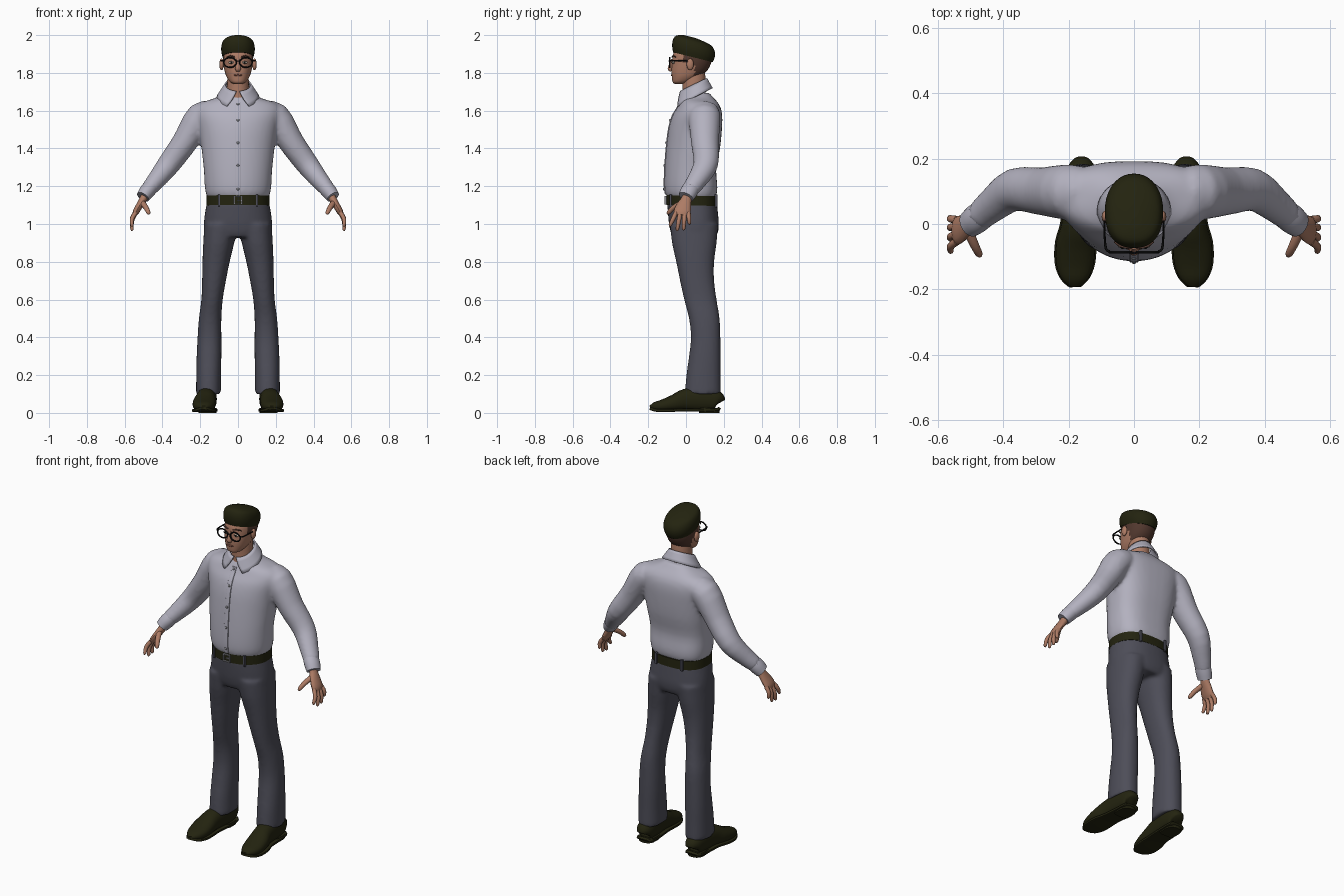
import bpy, bmesh, math
from mathutils import Vector, Matrix

if "Cube" in bpy.data.objects:
    bpy.data.objects.remove(bpy.data.objects["Cube"])


def material(name, r, g, b):
    m = bpy.data.materials.new(name)
    m.diffuse_color = (r, g, b, 1)
    m.use_nodes = True
    m.node_tree.nodes["Principled BSDF"].inputs["Base Color"].default_value = m.diffuse_color
    return m


SHIRT = material("shirt grey", .45, .44, .52)
PANTS = material("trouser slate", .075, .075, .098)
DARK = material("dark olive", .017, .017, .005)
SKIN = material("skin", .42, .20, .13)
STUBBLE = material("cropped hair brown", .085, .04, .028)
BLACK = material("frame black", .004, .004, .004)
METAL = material("metal grey", .28, .28, .30)
LIPS = material("lip brown", .26, .10, .07)
WHITE = material("eye white", .55, .5, .42)


def smooth_rows(rows, sub):
    """Catmull-Rom interpolation between rows of numbers."""
    out = []
    for i in range(len(rows) - 1):
        p0, p1, p2 = rows[max(i - 1, 0)], rows[i], rows[i + 1]
        p3 = rows[min(i + 2, len(rows) - 1)]
        for k in range(sub):
            t = k / sub
            out.append([b + .5 * t * (c - a + t * (2*a - 5*b + 4*c - d + t * (3*(b - c) + d - a)))
                        for a, b, c, d in zip(p0, p1, p2, p3)])
    return out + [list(rows[-1])]


def power(v, e):
    return math.copysign(abs(v) ** (2 / e), v)


def skin_rings(bm, rings):
    vs = [[bm.verts.new(p) for p in r] for r in rings]
    n = len(vs[0])
    for a, b in zip(vs, vs[1:]):
        for i in range(n):
            bm.faces.new((a[i], a[(i + 1) % n], b[(i + 1) % n], b[i]))
    bm.faces.new(vs[0])
    bm.faces.new(vs[-1])


def stack(bm, rows, ef=2, eb=2, mid=.5, tilt=0, n=40, sub=3, s=1):
    """Horizontal sections: z, x min, x max, y front, y back."""
    rings = []
    for z, x0, x1, yf, yb in smooth_rows(rows, sub):
        ym, ring = yf + (yb - yf) * mid, []
        for i in range(n):
            a = 2 * math.pi * i / n
            c, q = math.cos(a), math.sin(a)
            e = ef if q < 0 else eb
            y = ym + power(q, e) * (ym - yf if q < 0 else yb - ym)
            x = (x0 + x1) / 2 + power(c, e) * (x1 - x0) / 2
            ring.append((s * x, y, z + tilt * (y - .04)))
        rings.append(ring)
    skin_rings(bm, rings)


def tube(bm, rows, ref=(0, 1, 0), n=14, sub=3, s=1, e=2):
    """Path sections: x, y, z, radius along ref, radius across."""
    rows = smooth_rows(rows, sub)
    pts, rings = [Vector(r[:3]) for r in rows], []
    for i, r in enumerate(rows):
        t = (pts[min(i + 1, len(pts) - 1)] - pts[max(i - 1, 0)]).normalized()
        a = Vector(ref) - t * t.dot(Vector(ref))
        a.normalize()
        b = t.cross(a)
        ring = []
        for k in range(n):
            w = 2 * math.pi * k / n
            p = pts[i] + a * r[3] * power(math.cos(w), e) + b * r[4] * power(math.sin(w), e)
            ring.append((s * p.x, p.y, p.z))
        rings.append(ring)
    skin_rings(bm, rings)


def ball(bm, c, r):
    bmesh.ops.create_uvsphere(bm, u_segments=16, v_segments=10, radius=1,
                              matrix=Matrix.Translation(c) @ Matrix.Diagonal((*r, 1)))


def box(bm, c, size):
    bmesh.ops.create_cube(bm, size=1, matrix=Matrix.Translation(c) @ Matrix.Diagonal((*size, 1)))


def finish(name, bm, *mats, voxel=0, angle=50):
    bmesh.ops.recalc_face_normals(bm, faces=bm.faces[:])
    me = bpy.data.meshes.new(name)
    bm.to_mesh(me)
    bm.free()
    for m in mats:
        me.materials.append(m)
    me.shade_smooth()
    me.set_sharp_from_angle(angle=math.radians(angle))
    ob = bpy.data.objects.new(name, me)
    bpy.context.collection.objects.link(ob)
    if voxel:  # fuse overlapping volumes into one soft skin
        r = ob.modifiers.new("fuse", 'REMESH')
        r.mode, r.voxel_size, r.use_smooth_shade = 'VOXEL', voxel, True
        f = ob.modifiers.new("soften", 'SMOOTH')
        f.factor, f.iterations = .5, 6
    return ob


def sym(rows):
    return [(z, -rx, rx, yf, yb) for z, rx, yf, yb in rows]


# Shirt: torso and sleeves fused
torso = [(1.13, .152, -.088, .148), (1.155, .168, -.107, .162), (1.2, .176, -.114, .166),
         (1.29, .181, -.112, .160), (1.4, .193, -.104, .180), (1.5, .207, -.092, .190),
         (1.57, .222, -.073, .192), (1.615, .224, -.047, .184), (1.645, .188, -.032, .167),
         (1.667, .12, -.02, .147), (1.695, .072, -.002, .122)]
bm = bmesh.new()
stack(bm, sym(torso), 2, 2.8)
for s in (1, -1):
    tube(bm, [(.13, .1, 1.58, .07, .06), (.197, .098, 1.568, .085, .078), (.28, .1, 1.436, .074, .068),
              (.365, .105, 1.318, .066, .061), (.43, .06, 1.235, .054, .05),
              (.475, .022, 1.182, .046, .042)], n=24, s=s)
finish("shirt", bm, SHIRT, voxel=.011)

# Cuffs
bm = bmesh.new()
for s in (1, -1):
    tube(bm, [(.458, .034, 1.2, .044, .040), (.482, .016, 1.172, .046, .041),
              (.503, 0, 1.143, .042, .036)], n=24, s=s)
finish("cuffs", bm, SHIRT)

# Button placket and buttons
bm = bmesh.new()
stack(bm, [(z, -.014, .014, yf - .004, yf + .03) for z, _, yf, _ in torso[1:9]], 8, 8)
finish("placket", bm, SHIRT)
bm = bmesh.new()
for z, y in ((1.185, -.118), (1.31, -.115), (1.43, -.106), (1.55, -.085), (1.635, -.042)):
    ball(bm, (0, y, z), (.007, .004, .007))
finish("buttons", bm, METAL)

# Collar: flared open band with dropped points
bm = bmesh.new()
grid = []
for j in range(5):
    v, row = j / 4, []
    gap = .12 + .45 * v
    for i in range(41):
        a = -math.pi / 2 + gap + i / 40 * (2 * math.pi - 2 * gap)
        y = .04 + (.068 + .03 * v) * math.sin(a)
        z = 1.737 - .068 * v + .5 * (y - .04) - .01 * v * max(0, -math.sin(a)) ** 4
        row.append(bm.verts.new(((.066 + .044 * v) * math.cos(a), y, z)))
    grid.append(row)
for a, b in zip(grid, grid[1:]):
    for i in range(40):
        bm.faces.new((a[i], a[i + 1], b[i + 1], b[i]))
sol = finish("collar", bm, SHIRT).modifiers.new("thickness", 'SOLIDIFY')
sol.thickness, sol.offset = .008, 0

# Trousers: hips and legs fused
bm = bmesh.new()
stack(bm, sym([(.93, .172, -.07, .158), (.96, .181, -.082, .17), (1.0, .181, -.09, .174),
               (1.05, .176, -.095, .17), (1.12, .164, -.1, .163)]), 2.2, 2.4)
for s in (1, -1):
    stack(bm, [(1.0, .0, .178, -.085, .17), (.9, .02, .184, -.074, .162), (.8, .044, .188, -.052, .149),
               (.7, .064, .190, -.032, .149), (.6, .081, .194, -.01, .162), (.5, .088, .207, .016, .178),
               (.4, .088, .214, .026, .182), (.3, .088, .219, .016, .184), (.2, .09, .221, .002, .184),
               (.1, .09, .222, -.006, .185)], 2.2, 2.2, s=s)
finish("trousers", bm, PANTS, voxel=.01)

# Belt, belt loops and buckle
bm = bmesh.new()
stack(bm, sym([(1.098, .168, -.104, .166), (1.15, .166, -.104, .164)]), 2.1, 2.6, tilt=-.02, n=56, sub=1)
finish("belt", bm, DARK)
bm = bmesh.new()
for s in (1, -1):
    box(bm, (s * .1, -.078, 1.124), (.012, .02, .066))
    box(bm, (s * .085, .16, 1.124), (.012, .016, .066))
finish("belt_loops", bm, PANTS)
bm = bmesh.new()
for s in (1, -1):
    box(bm, (s * .02, -.107, 1.125), (.006, .012, .046))
    box(bm, (0, -.107, 1.125 + s * .02), (.046, .012, .006))
box(bm, (.008, -.108, 1.125), (.024, .012, .005))
finish("buckle", bm, METAL)

# Shoes: uppers, soles and heels
shoe = [(.178, .161, .028, .022, .085), (.165, .161, .045, .012, .115), (.1, .163, .051, .008, .14),
        (0, .17, .052, .01, .128), (-.06, .178, .06, .008, .098), (-.12, .181, .058, .006, .072),
        (-.165, .181, .042, .009, .057), (-.19, .18, .016, .018, .038)]
bm = bmesh.new()
for s in (1, -1):
    tube(bm, [(x, y, (b + t) / 2, w, (t - b) / 2) for y, x, w, b, t in shoe], (1, 0, 0), 24, s=s, e=2.3)
finish("shoe_uppers", bm, DARK)
bm = bmesh.new()
for s in (1, -1):
    tube(bm, [(x, y, b + .006, w + .004, .008) for y, x, w, b, t in shoe], (1, 0, 0), 20, s=s, e=6)
    stack(bm, [(0, .115, .209, .07, .177), (.025, .114, .21, .068, .18)], 5, 2.4, n=24, sub=1, s=s)
finish("shoe_soles", bm, DARK)

# Hands: palm, four fingers, thumb
bm = bmesh.new()
for s in (1, -1):
    tube(bm, [(.486, .01, 1.165, .025, .022), (.5, .003, 1.135, .027, .021), (.52, -.01, 1.1, .038, .019),
              (.54, -.02, 1.065, .044, .017), (.549, -.022, 1.045, .036, .011)], s=s)
    for y0, y1, z1 in ((-.053, -.083, .995), (-.031, -.046, .972), (-.008, -.012, .976), (.013, .018, 1.005)):
        zm = (1.06 + z1) / 2
        tube(bm, [(.542, y0, 1.06, .012, .012), (.561, (y0 + y1) / 2, zm, .0115, .0115),
                  (.561, y1, z1, .009, .009), (.559, y1, z1 - .008, .003, .003)], n=10, s=s)
    tube(bm, [(.508, -.02, 1.115, .016, .014), (.488, -.065, 1.088, .014, .013),
              (.474, -.092, 1.06, .011, .011), (.471, -.097, 1.051, .003, .003)], (1, 0, 0), n=10, s=s)
finish("hands", bm, SKIN)

# Neck
bm = bmesh.new()
stack(bm, sym([(1.63, .064, -.02, .1), (1.7, .058, -.018, .1), (1.76, .057, -.02, .103), (1.81, .055, -.02, .1)]))
finish("neck", bm, SKIN)

# Head with cropped hair on the back and sides
bm = bmesh.new()
stack(bm, sym([(1.742, .022, -.06, -.015), (1.752, .042, -.071, .02), (1.78, .061, -.075, .075),
               (1.81, .071, -.077, .11), (1.84, .077, -.075, .128), (1.87, .08, -.073, .137),
               (1.9, .079, -.068, .138), (1.93, .07, -.05, .115), (1.95, .05, -.03, .08)]), 2.3, 2.1, .55, sub=4)
for f in bm.faces:
    c = f.calc_center_median()
    if (c.y > .045 and c.z > 1.79) or (c.y > -.012 and c.z > 1.855):
        f.material_index = 1
finish("head", bm, SKIN, STUBBLE)

# Hair cap
bm = bmesh.new()
stack(bm, sym([(1.882, .081, -.068, .141), (1.91, .088, -.073, .152), (1.94, .088, -.071, .153),
               (1.966, .078, -.06, .137), (1.979, .055, -.042, .1), (1.987, .02, -.01, .05)]),
      2.4, 2.1, .5, tilt=-.25)
finish("hair", bm, DARK)

# Ears and nose
bm = bmesh.new()
for s in (1, -1):
    ball(bm, (s * .087, .022, 1.845), (.012, .019, .031))
finish("ears", bm, SKIN)
bm = bmesh.new()
tube(bm, [(0, -.07, 1.872, .008, .008), (0, -.078, 1.85, .010, .009), (0, -.084, 1.822, .015, .013),
          (0, -.078, 1.81, .011, .006)], (1, 0, 0))
finish("nose", bm, SKIN)

# Mouth, eyes, pupils, brows
bm = bmesh.new()
ball(bm, (0, -.0755, 1.788), (.024, .005, .005))
finish("mouth", bm, LIPS)
eyes, pupils, brows = bmesh.new(), bmesh.new(), bmesh.new()
for s in (1, -1):
    ball(eyes, (s * .035, -.067, 1.855), (.015, .007, .007))
    ball(pupils, (s * .035, -.0725, 1.855), (.006, .004, .006))
    tube(brows, [(.016, -.073, 1.884, .004, .003), (.04, -.068, 1.89, .004, .004),
                 (.06, -.054, 1.884, .003, .002)], n=8, s=s)
finish("eyes", eyes, WHITE)
finish("pupils", pupils, BLACK)
finish("eyebrows", brows, STUBBLE)

# Glasses: round rims, bridge, temples
bm = bmesh.new()
for s in (1, -1):
    tube(bm, [(.042 + .033 * math.cos(a), -.086, 1.855 + .026 * math.sin(a), .004, .004)
              for a in [k * math.pi / 12 for k in range(25)]], n=8, sub=1, s=s)
    tube(bm, [(.074, -.084, 1.863, .004, .004), (.086, -.075, 1.864, .004, .004),
              (.09, -.03, 1.864, .003, .004), (.09, .03, 1.862, .003, .004)], (1, 0, 0), n=8, s=s)
tube(bm, [(-.011, -.086, 1.86, .003, .003), (0, -.09, 1.864, .003, .003), (.011, -.086, 1.86, .003, .003)], n=8)
finish("glasses", bm, BLACK)
